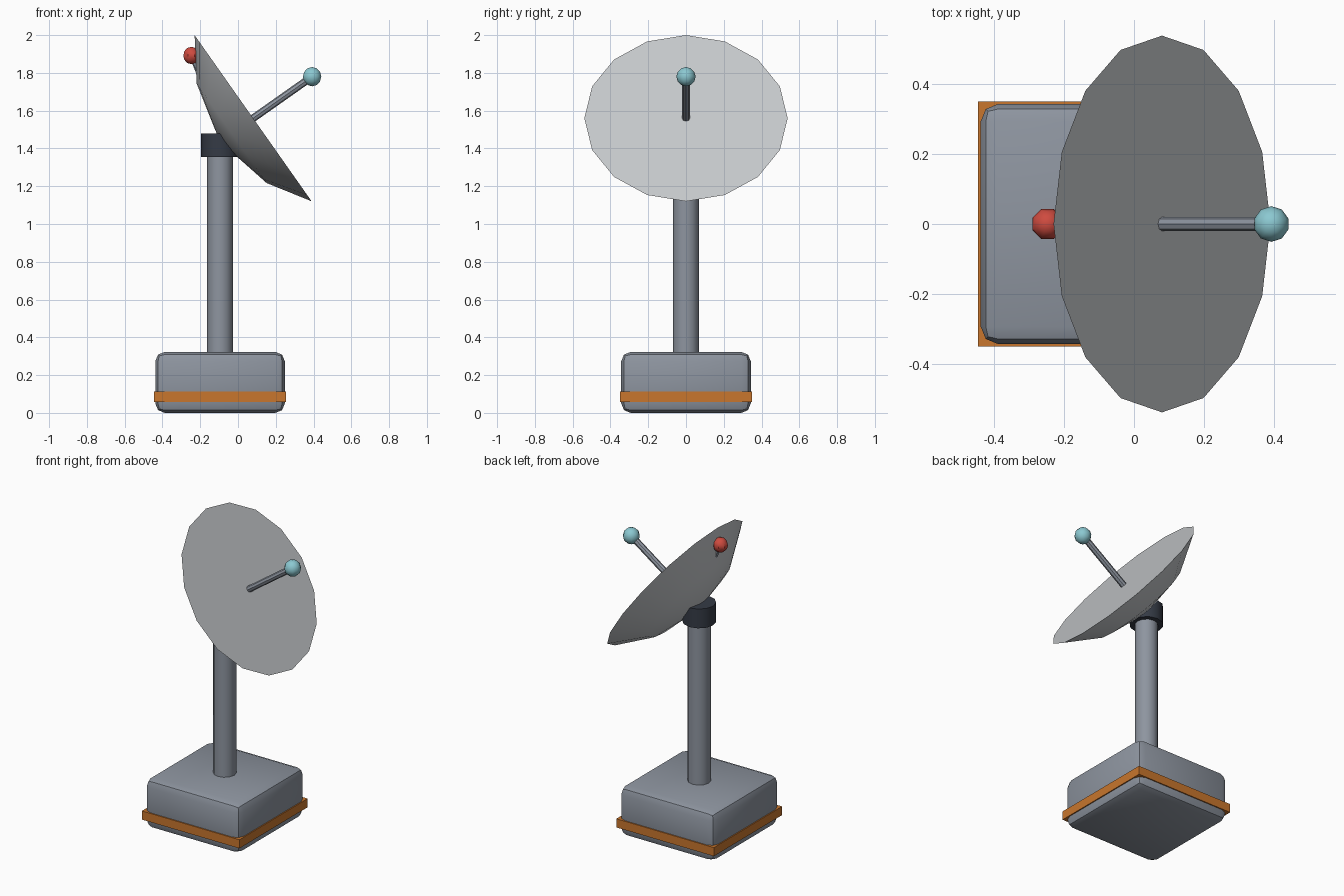
import bpy, bmesh, math
from mathutils import Vector, Matrix

if "Cube" in bpy.data.objects:
    bpy.data.objects.remove(bpy.data.objects["Cube"])


def material(name, rgb):
    m = bpy.data.materials.new(name)
    m.diffuse_color = (*rgb, 1)
    m.use_nodes = True
    m.node_tree.nodes["Principled BSDF"].inputs["Base Color"].default_value = m.diffuse_color
    return m


GREY = material("steel grey", (0.27, 0.30, 0.35))
LIGHT = material("dish light grey", (0.56, 0.58, 0.60))
ORANGE = material("orange", (0.58, 0.18, 0.026))
DARK = material("dark slate", (0.035, 0.043, 0.06))
RED = material("red", (0.62, 0.07, 0.05))
CYAN = material("pale cyan", (0.26, 0.58, 0.64))


def finish(name, bm, mat):
    bmesh.ops.recalc_face_normals(bm, faces=bm.faces[:])
    me = bpy.data.meshes.new(name)
    bm.to_mesh(me)
    bm.free()
    me.materials.append(mat)
    ob = bpy.data.objects.new(name, me)
    bpy.context.collection.objects.link(ob)
    bpy.ops.object.select_all(action='DESELECT')
    ob.select_set(True)
    bpy.context.view_layer.objects.active = ob
    bpy.ops.object.shade_smooth_by_angle(angle=math.radians(35))
    return ob


def box(name, lo, hi, mat, bevel=0):
    lo, hi = Vector(lo), Vector(hi)
    bm = bmesh.new()
    bmesh.ops.create_cube(bm, size=1, matrix=Matrix.Translation((lo + hi) / 2) @ Matrix.Diagonal((*(hi - lo), 1)))
    if bevel:
        bmesh.ops.bevel(bm, geom=bm.edges[:], offset=bevel, segments=2, profile=0.5, affect='EDGES')
    return finish(name, bm, mat)


def rod(name, a, b, r, mat, segs=12):
    a, b = Vector(a), Vector(b)
    d = b - a
    bm = bmesh.new()
    bmesh.ops.create_cone(bm, cap_ends=True, segments=segs, radius1=r, radius2=r, depth=d.length,
                          matrix=Matrix.Translation((a + b) / 2) @ d.to_track_quat('Z', 'Y').to_matrix().to_4x4())
    return finish(name, bm, mat)


def ball(name, c, r, mat, segs, rings, turn=0):
    bm = bmesh.new()
    bmesh.ops.create_uvsphere(bm, u_segments=segs, v_segments=rings, radius=r,
                              matrix=Matrix.Translation(c) @ Matrix.Rotation(turn, 4, 'Z'))
    return finish(name, bm, mat)


# base with orange trim band
CX = -0.095
box("base", (CX - 0.343, -0.343, 0), (CX + 0.343, 0.343, 0.323), GREY, 0.05)
box("base_band", (CX - 0.35, -0.35, 0.057), (CX + 0.35, 0.35, 0.113), ORANGE)

# mast and collar
rod("mast", (CX, 0, 0.3), (CX, 0, 1.4), 0.069, GREY)
rod("collar", (CX, 0, 1.355), (CX, 0, 1.48), 0.1, DARK)

# dish: shallow bowl with a flat front, revolved about its tilted axis
centre = Vector((0.08, 0, 1.56))
axis = Vector((0.818, 0, 0.576)).normalized()
up = Vector((-axis.z, 0, axis.x))
side = Vector((0, 1, 0))
bm = bmesh.new()
N = 16
rings = []
for r, d in ((0.538, 0), (0.322, 0.139)):
    rings.append([bm.verts.new(centre - axis * d + up * r * math.cos(2 * math.pi * i / N)
                               + side * r * math.sin(2 * math.pi * i / N)) for i in range(N)])
pole = bm.verts.new(centre - axis * 0.215)
bm.faces.new(rings[0])
for i in range(N):
    j = (i + 1) % N
    bm.faces.new((rings[0][i], rings[0][j], rings[1][j], rings[1][i]))
    bm.faces.new((rings[1][i], rings[1][j], pole))
finish("dish", bm, LIGHT)

# feed arm and receiver
tip = centre + axis * 0.382
rod("feed_arm", centre - axis * 0.05, tip, 0.02, GREY, 8)
ball("receiver", tip, 0.051, CYAN, 10, 6)

# warning light on the back of the dish
light = Vector((-0.247, 0, 1.892))
rod("light_stem", light, (-0.195, 0, 1.765), 0.012, GREY, 6)
ball("warning_light", light, 0.046, RED, 8, 6, math.pi / 8)
